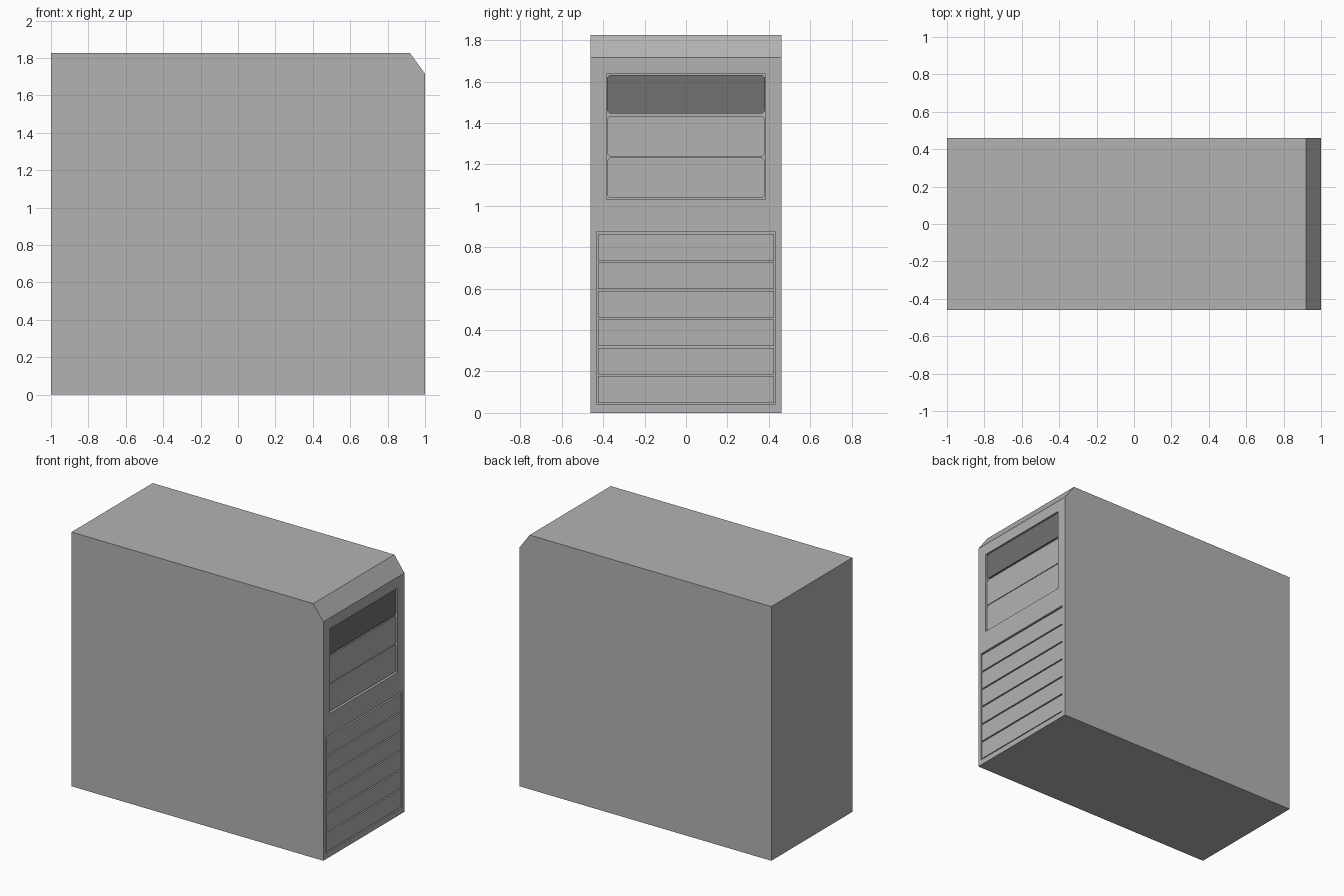
import bpy, bmesh

if "Cube" in bpy.data.objects:
    bpy.data.objects.remove(bpy.data.objects["Cube"])

def material(name, v):
    m = bpy.data.materials.new(name)
    m.diffuse_color = (v, v, v, 1)
    m.use_nodes = True
    m.node_tree.nodes["Principled BSDF"].inputs["Base Color"].default_value = m.diffuse_color
    return m

GREY = material("case grey", 0.45)
DARK = material("drive dark grey", 0.165)

def prism(name, profile, axis, lo, hi, mat):
    """Extrude a 2D profile: axis 'y' takes (x, z) points, axis 'x' takes (y, z) points."""
    bm = bmesh.new()
    def point(a, b, t):
        return (a, t, b) if axis == 'y' else (t, a, b)
    face = bm.faces.new([bm.verts.new(point(a, b, lo)) for a, b in profile])
    ext = bmesh.ops.extrude_face_region(bm, geom=[face])
    step = (0, hi - lo, 0) if axis == 'y' else (hi - lo, 0, 0)
    bmesh.ops.translate(bm, vec=step,
                        verts=[g for g in ext['geom'] if isinstance(g, bmesh.types.BMVert)])
    bmesh.ops.recalc_face_normals(bm, faces=bm.faces)
    me = bpy.data.meshes.new(name)
    bm.to_mesh(me)
    bm.free()
    me.materials.append(mat)
    ob = bpy.data.objects.new(name, me)
    bpy.context.collection.objects.link(ob)
    return ob

def rect(w, z0, z1, c=0.0):
    """Rectangle of half width w, with corners clipped by c."""
    if c == 0:
        return [(-w, z0), (w, z0), (w, z1), (-w, z1)]
    return [(-w + c, z0), (w - c, z0), (w, z0 + c), (w, z1 - c),
            (w - c, z1), (-w + c, z1), (-w, z1 - c), (-w, z0 + c)]

# Case body with sloped top edge
body = prism("case_body", [(-1, 0), (1, 0), (1, 1.715), (0.92, 1.825), (-1, 1.825)],
             'y', -0.46, 0.46, GREY)

# Shallow openings for the drive bays and the lower covers
for name, prof in (("bay_cutter", rect(0.384, 1.03, 1.636)),
                   ("cover_cutter", rect(0.43, 0.04, 0.875))):
    cutter = prism(name, prof, 'x', 0.98, 1.05, GREY)
    mod = body.modifiers.new(name, 'BOOLEAN')
    mod.operation, mod.solver, mod.object = 'DIFFERENCE', 'EXACT', cutter
    bpy.context.view_layer.objects.active = body
    bpy.ops.object.modifier_apply(modifier=name)
    bpy.data.objects.remove(cutter)

# Three upper drive bays, the top one holding the dark drive
for i, name in enumerate(("optical_drive", "bay_cover_upper", "bay_cover_lower")):
    z1 = 1.632 - i * 0.2
    z0 = z1 - (0.187 if i == 0 else 0.195)
    prism(name, rect(0.381, z0, z1, 0.014), 'x', 0.97, 0.99, DARK if i == 0 else GREY)

# Six lower drawer covers
for i in range(6):
    z0 = 0.047 + i * 0.1375
    prism(f"drawer_cover_{i + 1}", rect(0.424, z0, z0 + 0.128), 'x', 0.97, 0.998, GREY)
